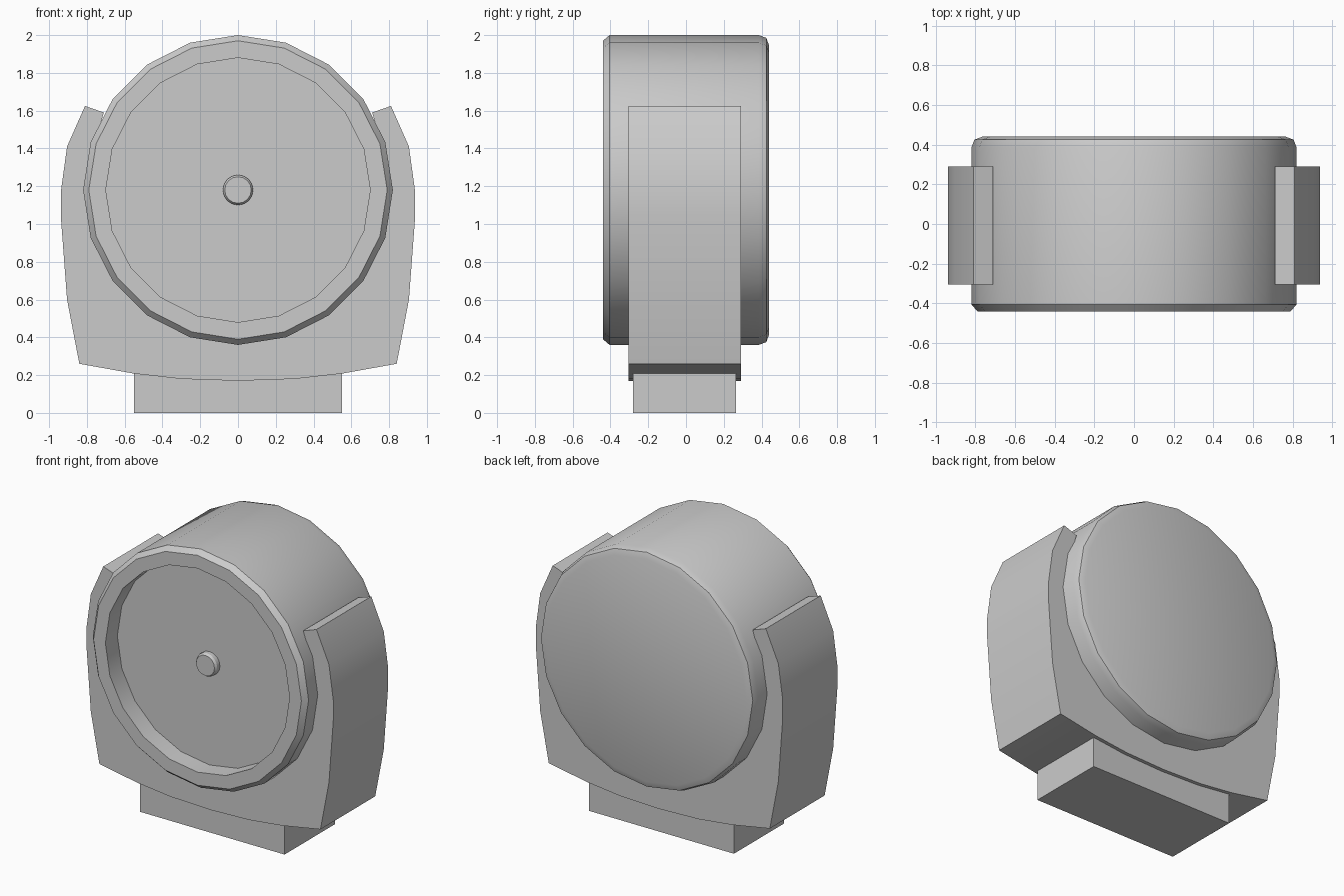
import bpy, bmesh, math

cube = bpy.data.objects.get("Cube")
if cube:
    bpy.data.objects.remove(cube, do_unlink=True)

CENTRE_Z = 1.18

# Single grey material
grey = bpy.data.materials.new("plain grey")
grey.use_nodes = True
colour = (0.6, 0.6, 0.6, 1)
grey.diffuse_color = colour
grey.node_tree.nodes["Principled BSDF"].inputs["Base Color"].default_value = colour


def finish(name, bm, smooth=True):
    bmesh.ops.recalc_face_normals(bm, faces=bm.faces)
    mesh = bpy.data.meshes.new(name)
    bm.to_mesh(mesh)
    bm.free()
    mesh.materials.append(grey)
    ob = bpy.data.objects.new(name, mesh)
    bpy.context.collection.objects.link(ob)
    if smooth:
        bpy.ops.object.select_all(action='DESELECT')
        ob.select_set(True)
        bpy.context.view_layer.objects.active = ob
        bpy.ops.object.shade_smooth_by_angle(angle=math.radians(30))
    return ob


def lathe(name, profile, sides):
    """Rings of (radius, y) around the y axis, capped at both ends."""
    bm = bmesh.new()
    rings = []
    for r, y in profile:
        rings.append([bm.verts.new((r * math.cos(2 * math.pi * i / sides), y,
                                    CENTRE_Z + r * math.sin(2 * math.pi * i / sides)))
                      for i in range(sides)])
    for a, b in zip(rings, rings[1:]):
        for i in range(sides):
            j = (i + 1) % sides
            bm.faces.new((a[i], a[j], b[j], b[i]))
    bm.faces.new(rings[0])
    bm.faces.new(rings[-1])
    return finish(name, bm)


# Round housing: recessed face, flat rim, chamfered front, rounded back
lathe("round_housing", [(0.70, -0.31), (0.70, -0.44), (0.79, -0.44), (0.82, -0.405),
                        (0.82, 0.385), (0.805, 0.425), (0.765, 0.44)], 20)

# Small centre knob on the recessed face
lathe("centre_knob", [(0.08, -0.30), (0.08, -0.34), (0.07, -0.355)], 16)

# U-shaped cradle around the housing, drawn as one half and mirrored
outer = [(0.0, 0.17), (0.30, 0.18), (0.55, 0.208), (0.84, 0.26), (0.905, 0.60),
         (0.938, 1.04), (0.938, 1.17), (0.905, 1.41), (0.81, 1.625)]
inner = [(0.71, 1.59)]
for deg in (18, 0, -18, -36, -54, -72, -90):
    a = math.radians(deg)
    inner.append((0.80 * math.cos(a), CENTRE_Z + 0.80 * math.sin(a)))
half = outer + inner
outline = half + [(-x, z) for x, z in reversed(half[1:-1])]

bm = bmesh.new()
# Split at the middle line so each half is a simple polygon
for sign in (1, -1):
    face = bm.faces.new([bm.verts.new((sign * x, -0.305, z)) for x, z in half])
bmesh.ops.remove_doubles(bm, verts=bm.verts, dist=0.0001)
bmesh.ops.recalc_face_normals(bm, faces=bm.faces)
ext = bmesh.ops.extrude_face_region(bm, geom=bm.faces[:], use_keep_orig=True)
moved = [g for g in ext["geom"] if isinstance(g, bmesh.types.BMVert)]
bmesh.ops.translate(bm, verts=moved, vec=(0, 0.595, 0))
bmesh.ops.triangulate(bm, faces=[f for f in bm.faces if len(f.verts) > 4])
finish("cradle", bm)

# Rectangular foot
bm = bmesh.new()
bmesh.ops.create_cube(bm, size=1)
for v in bm.verts:
    v.co = (v.co.x * 1.10, v.co.y * 0.545 - 0.0075, (v.co.z + 0.5) * 0.208)
finish("foot", bm, smooth=False)
